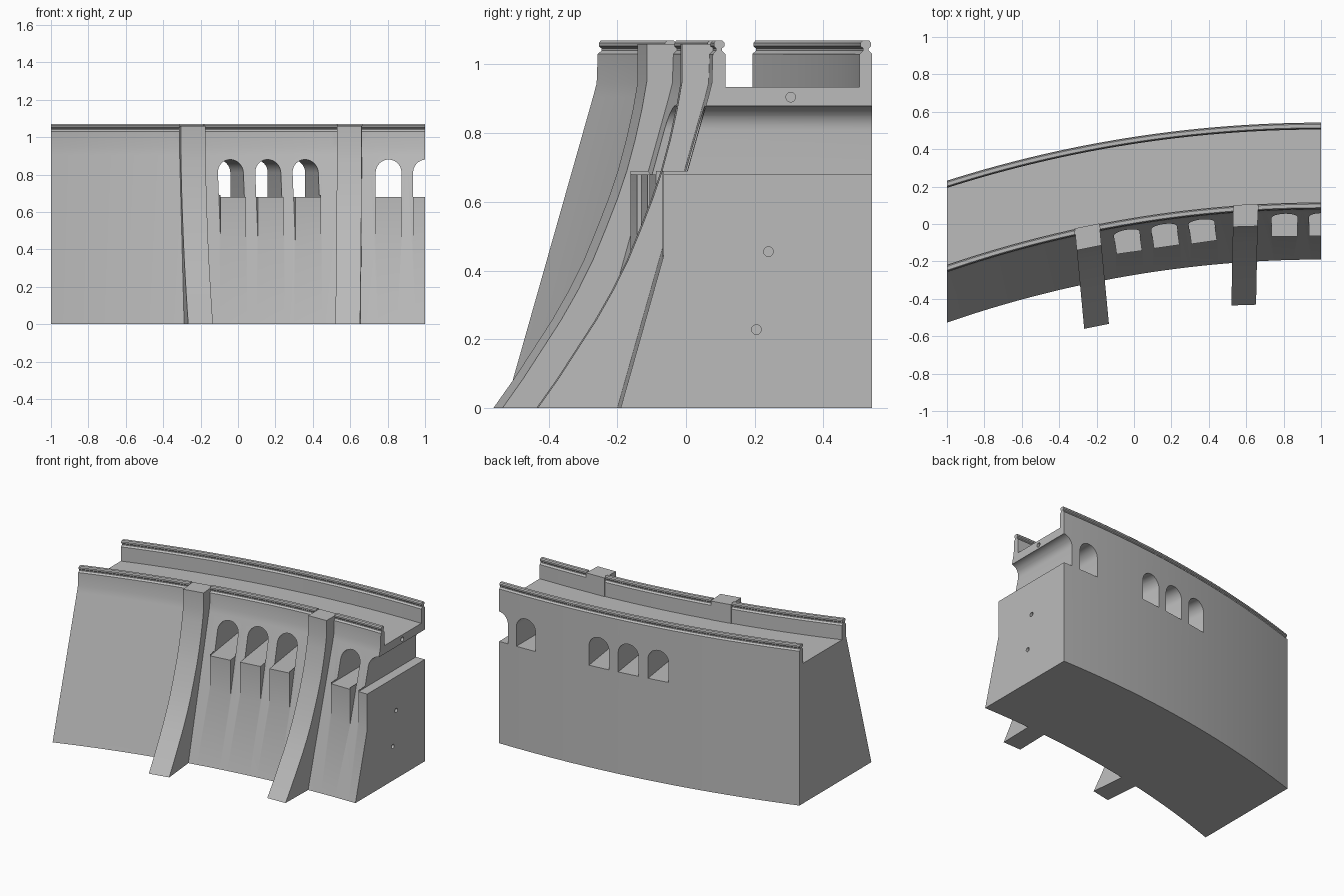
import bpy, bmesh, math

if "Cube" in bpy.data.objects:
    bpy.data.objects.remove(bpy.data.objects["Cube"])

concrete = bpy.data.materials.new("concrete_grey")
concrete.use_nodes = True
GREY = (0.5, 0.5, 0.5, 1)
concrete.diffuse_color = GREY
concrete.node_tree.nodes["Principled BSDF"].inputs["Base Color"].default_value = GREY


def loft(name, rings):
    """Closed solid from a row of matching cross-section rings."""
    bm = bmesh.new()
    rows = [[bm.verts.new(p) for p in ring] for ring in rings]
    n = len(rows[0])
    for a, b in zip(rows, rows[1:]):
        for i in range(n):
            j = (i + 1) % n
            bm.faces.new((a[i], a[j], b[j], b[i]))
    bm.faces.new(rows[0])
    bm.faces.new(rows[-1][::-1])
    bmesh.ops.recalc_face_normals(bm, faces=bm.faces)
    mesh = bpy.data.meshes.new(name)
    bm.to_mesh(mesh)
    bm.free()
    mesh.materials.append(concrete)
    obj = bpy.data.objects.new(name, mesh)
    bpy.context.collection.objects.link(obj)
    return obj


def combine(target, tool, operation):
    """Apply a boolean and discard the tool."""
    mod = target.modifiers.new("cut", "BOOLEAN")
    mod.operation = operation
    mod.solver = "EXACT"
    mod.object = tool
    bpy.context.view_layer.objects.active = target
    bpy.ops.object.modifier_apply(modifier=mod.name)
    bpy.data.objects.remove(tool)


def smooth(obj):
    bpy.ops.object.select_all(action="DESELECT")
    obj.select_set(True)
    bpy.context.view_layer.objects.active = obj
    bpy.ops.object.shade_smooth_by_angle(angle=math.radians(30))


def drop(x, y=0.0):
    """How far the arched wall falls back from its crown at x = 1."""
    r = max(6.1, 6.06 + y)
    return r - math.sqrt(r * r - (x - 1) ** 2)


def rail(y0, y1):
    """Moulded top of a parapet, front to back."""
    side = [(0, 1.03), (.01, 1.04), (.01, 1.047), (.003, 1.053), (.003, 1.063), (.009, 1.07)]
    return [(y0 + d, z) for d, z in side] + [(y1 - d, z) for d, z in reversed(side)]


# Arched dam wall with a roadway trough between two parapets
section = [(-.19, 0), (.065, .905), (.075, .945)] + rail(.078, .115)
section += [(.115, .935), (.505, .935)] + rail(.505, .542) + [(.542, 0)]
STEPS = 41
stations = [-1 + 2.05 * i / STEPS for i in range(STEPS + 1)]
dam = loft("dam_wall", [[(x, y - drop(x, y), z) for y, z in section] for x in stations])

# Spillway sills and arched tunnels
HALF, SILL, SPRING = .069, .68, .81
arch = [(-HALF, SILL), (HALF, SILL)]
arch += [(HALF * math.cos(math.pi * i / 16), SPRING + .07 * math.sin(math.pi * i / 16))
         for i in range(17)]
sill = [(-HALF, .3), (HALF, .3), (HALF, SILL + .01), (-HALF, SILL + .01)]
spillways = [(-.025, 8), (.175, 8), (.375, 8), (.805, 0), (1.005, 0)]


def along(name, shape, x, angle, y0, y1):
    """Extrude an x-z shape in depth, turned about the vertical."""
    c, s = math.cos(math.radians(angle)), math.sin(math.radians(angle))
    base = -.065 - drop(x)
    return loft(name, [[(x + u * c - v * s, base + u * s + v * c, z) for u, z in shape]
                       for v in (y0, y1)])


for x, angle in spillways:
    combine(dam, along("sill_block", sill, x, angle, 0, .3), "UNION")
for x, angle in spillways:
    combine(dam, along("tunnel_cutter", arch, x, angle, -.3, 1.0), "DIFFERENCE")

# Trim the end flat
square = [(-1, -.2), (1, -.2), (1, 1.3), (-1, 1.3)]
combine(dam, loft("end_cutter", [[(x, y, z) for y, z in square] for x in (1, 1.4)]), "DIFFERENCE")

# Small round sockets in the end face
for y, z in ((.305, .905), (.24, .455), (.205, .228)):
    ring = [(y + .014 * math.cos(a * math.tau / 24), z + .014 * math.sin(a * math.tau / 24))
            for a in range(24)]
    combine(dam, loft("socket_cutter", [[(x, p, q) for p, q in ring] for x in (.975, 1.05)]),
            "DIFFERENCE")


# Curved buttresses that break through the front rail
def buttress(name, profile, x, lean, skew):
    return loft(name, [[(x + u - lean * v, v - drop(x) + skew * u, z) for v, z in profile]
                       for u in (-.066, .066)])


flare = [(-.42, 0), (-.36, .085), (-.305, .17), (-.25, .255), (-.2, .343), (-.157, .43),
         (-.12, .52), (-.085, .61), (-.058, .69), (-.034, .78), (-.014, .87), (0, .95),
         (0, 1.06), (.117, 1.06), (.117, 0)]
gap = [(-.1, .97), (-.1, 1.2), (.2, 1.2), (.2, .97)]
for label, x, lean, skew in (("right", -.24, .095, .2), ("left", .595, -.02, .03)):
    combine(dam, buttress("rail_cutter", gap, x, lean, skew), "DIFFERENCE")
    smooth(buttress(label + "_buttress", flare, x, lean, skew))

smooth(dam)
